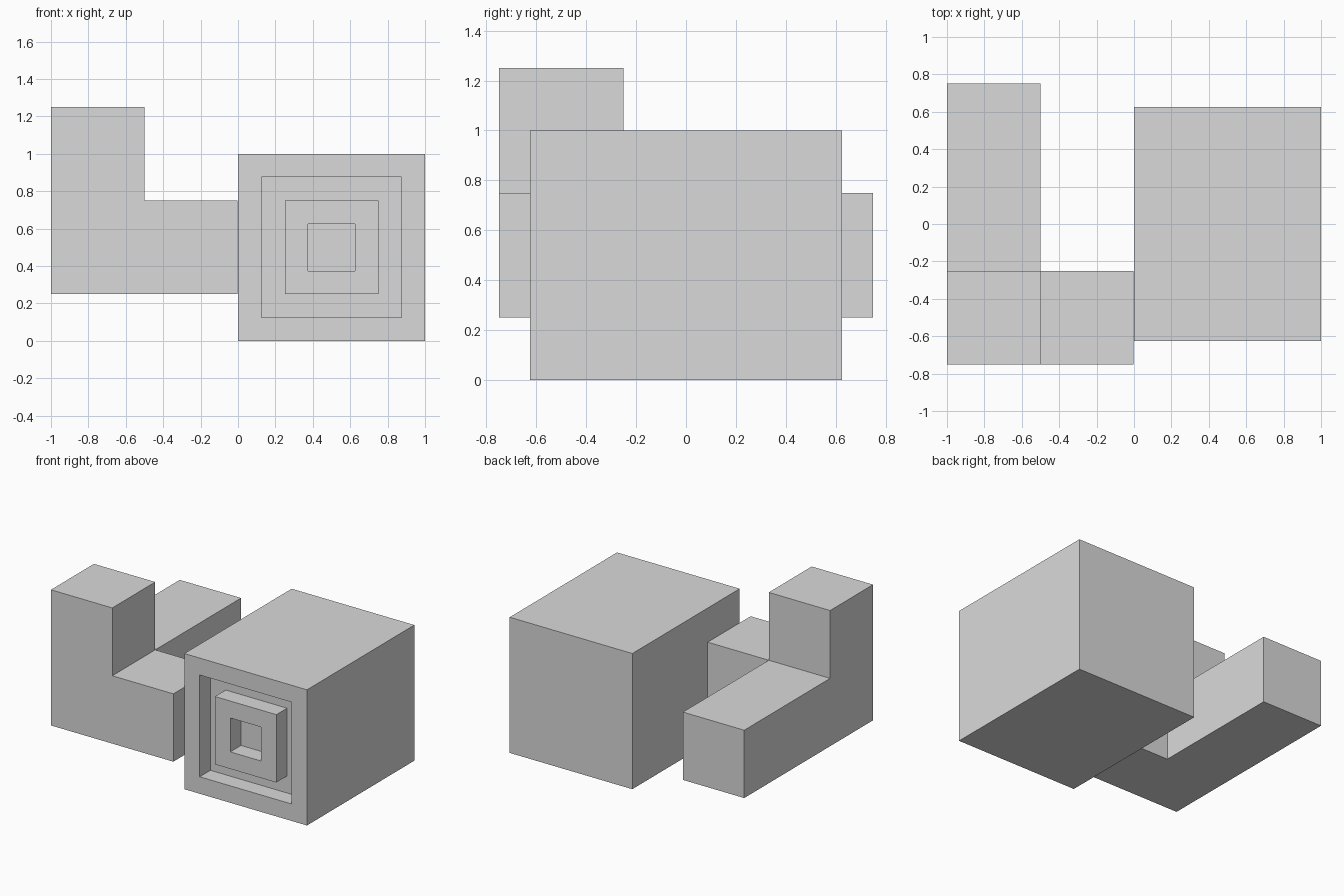
import bpy
import bmesh

cube = bpy.data.objects.get("Cube")
if cube:
    bpy.data.objects.remove(cube, do_unlink=True)

GREY = (0.7, 0.7, 0.7, 1.0)
grey = bpy.data.materials.new("light grey")
grey.use_nodes = True
grey.diffuse_color = GREY
grey.node_tree.nodes["Principled BSDF"].inputs["Base Color"].default_value = GREY


def finish(name, bm):
    bmesh.ops.recalc_face_normals(bm, faces=bm.faces)
    mesh = bpy.data.meshes.new(name)
    bm.to_mesh(mesh)
    bm.free()
    mesh.materials.append(grey)
    obj = bpy.data.objects.new(name, mesh)
    bpy.context.collection.objects.link(obj)
    return obj


def box(bm, low, high):
    """Add a box between two corners and return its front face."""
    verts = bmesh.ops.create_cube(bm, size=1)["verts"]
    for v in verts:
        for i in range(3):
            v.co[i] = low[i] if v.co[i] < 0 else high[i]
    faces = {f for v in verts for f in v.link_faces}
    return min(faces, key=lambda f: f.calc_center_median().y)


def inset(bm, face, width):
    bmesh.ops.inset_region(bm, faces=[face], thickness=width, use_even_offset=True)


def push(bm, face, depth):
    """Extrude one face straight along y and return the moved face."""
    result = bmesh.ops.extrude_discrete_faces(bm, faces=[face])
    moved = result["faces"][0]
    bmesh.ops.translate(bm, verts=moved.verts, vec=(0, depth, 0))
    return moved


# Large block with concentric square steps: recess, raised block, inner hole
STEP = 0.125
bm = bmesh.new()
front = box(bm, (0, -0.625, 0), (1, 0.625, 1))
for depth in (STEP, -STEP, STEP):
    inset(bm, front, STEP)
    front = push(bm, front, depth)
finish("stepped_block", bm)

# Three-armed corner piece: long bar, upright and side arm
bm = bmesh.new()
bmesh.ops.create_cube(bm, size=0.5)
bmesh.ops.translate(bm, verts=bm.verts, vec=(-0.75, -0.5, 0.5))


def grow(axis, length):
    """Extrude the corner cube's positive face along an axis."""
    face = max((f for f in bm.faces if f.normal[axis] > 0.9 and
                all(f.calc_center_median()[i] < (-0.7, -0.4, 0.6)[i]
                    for i in range(3) if i != axis)),
               key=lambda f: f.calc_center_median()[axis])
    moved = bmesh.ops.extrude_discrete_faces(bm, faces=[face])["faces"][0]
    for v in moved.verts:
        v.co[axis] += length
    bm.normal_update()


bm.normal_update()
grow(1, 1.0)
grow(2, 0.5)
grow(0, 0.498)
finish("corner_piece", bm)
